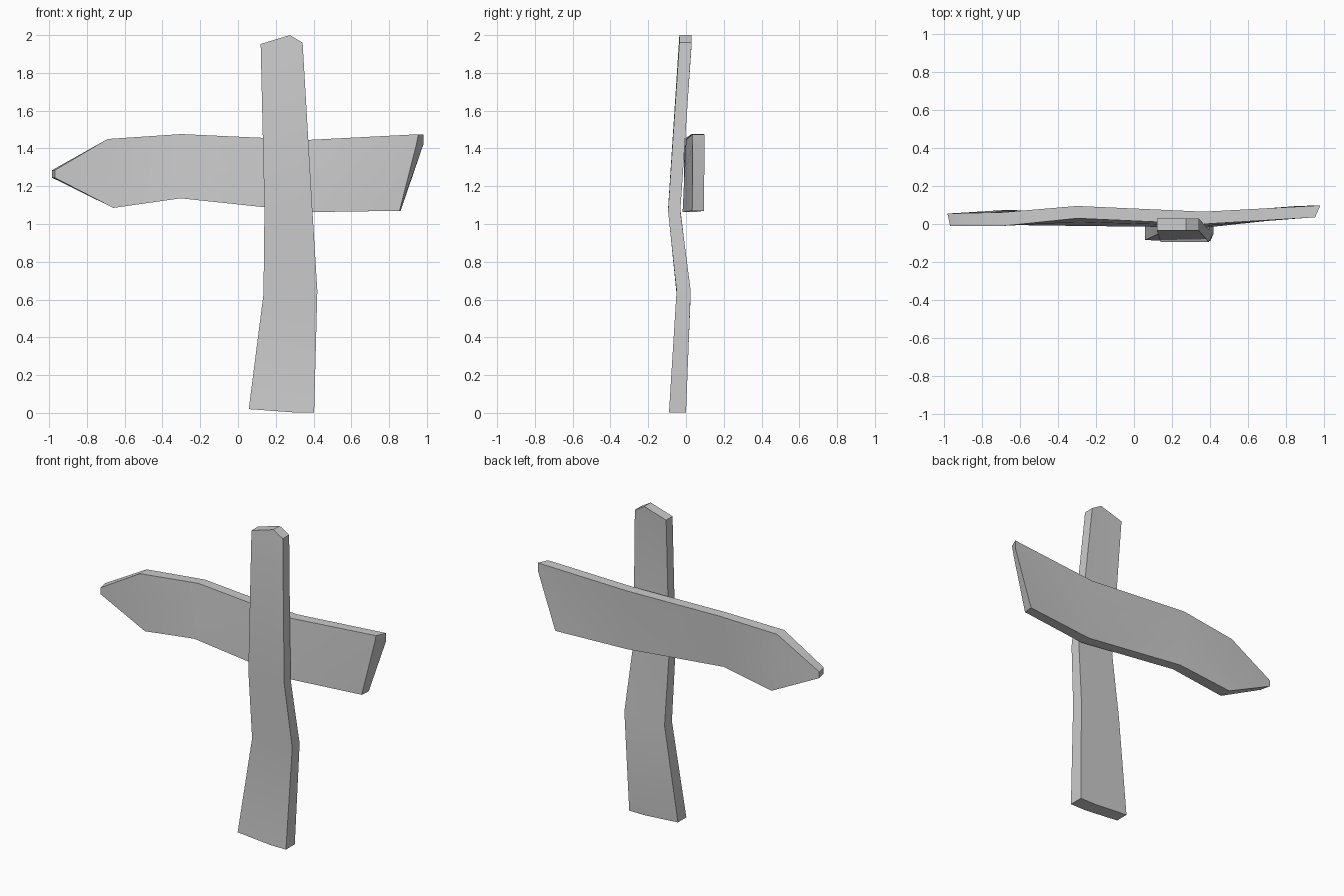
import bpy, bmesh, math

if "Cube" in bpy.data.objects:
    bpy.data.objects.remove(bpy.data.objects["Cube"])


def plank(name, stations):
    """Loft a board: each station is a row of (x, z, front y, back y, back x shift)."""
    bm = bmesh.new()
    front = [[bm.verts.new((x, yf, z)) for x, z, yf, yb, dx in row] for row in stations]
    back = [[bm.verts.new((x + dx, yb, z)) for x, z, yf, yb, dx in row] for row in stations]
    rows, cols = len(stations), len(stations[0])
    # front and back skins
    for grid in (front, back):
        for i in range(rows - 1):
            for j in range(cols - 1):
                bm.faces.new((grid[i][j], grid[i][j + 1], grid[i + 1][j + 1], grid[i + 1][j]))
    # rim around the outline
    rim = [(0, j) for j in range(cols)] + [(i, cols - 1) for i in range(1, rows)]
    rim += [(rows - 1, j) for j in range(cols - 2, -1, -1)] + [(i, 0) for i in range(rows - 2, 0, -1)]
    for (a, b), (c, d) in zip(rim, rim[1:] + rim[:1]):
        bm.faces.new((front[a][b], front[c][d], back[c][d], back[a][b]))
    bmesh.ops.recalc_face_normals(bm, faces=bm.faces)
    mesh = bpy.data.meshes.new(name)
    bm.to_mesh(mesh)
    bm.free()
    obj = bpy.data.objects.new(name, mesh)
    bpy.context.collection.objects.link(obj)
    bpy.ops.object.select_all(action='DESELECT')
    obj.select_set(True)
    bpy.context.view_layer.objects.active = obj
    bpy.ops.object.shade_smooth_by_angle(angle=math.radians(30))
    return obj


def row(a, b, t, mid=None):
    """Station with an interpolated (or given) middle point."""
    m = mid or tuple(p + (q - p) * t for p, q in zip(a, b))
    return [a, m, b]


# upright post, bottom to top
plank("post", [
    row((0.057, 0.02, -0.085, 0.0, 0), (0.403, 0.003, -0.09, 0.0, 0), 0.67,
        (0.29, 0.003, -0.09, 0.0, 0)),
    row((0.135, 0.63, -0.05, 0.025, 0), (0.42, 0.645, -0.05, 0.025, 0), 0.68),
    row((0.14, 1.08, -0.095, -0.03, 0), (0.394, 1.07, -0.095, -0.03, 0), 0.68),
    row((0.12, 1.953, -0.035, 0.03, 0), (0.342, 1.96, -0.035, 0.03, 0), 0.68,
        (0.275, 2.0, -0.035, 0.03, 0)),
])

# arrow-shaped sign board, pointed end to square end
plank("sign_board", [
    row((-0.97, 1.285, -0.01, 0.055, -0.014), (-0.97, 1.245, -0.01, 0.055, -0.014), 0.5),
    row((-0.69, 1.45, -0.01, 0.062, 0), (-0.66, 1.085, 0.0, 0.075, 0), 0.5),
    row((-0.30, 1.476, 0.03, 0.095, 0), (-0.305, 1.136, -0.01, 0.055, 0), 0.5),
    row((0.37, 1.445, 0.0, 0.065, 0), (0.385, 1.063, -0.018, 0.05, 0), 0.5),
    row((0.955, 1.475, 0.035, 0.098, 0.028), (0.855, 1.07, 0.033, 0.095, 0.006), 0.5,
        (0.944, 1.42, 0.035, 0.098, 0.037)),
])
